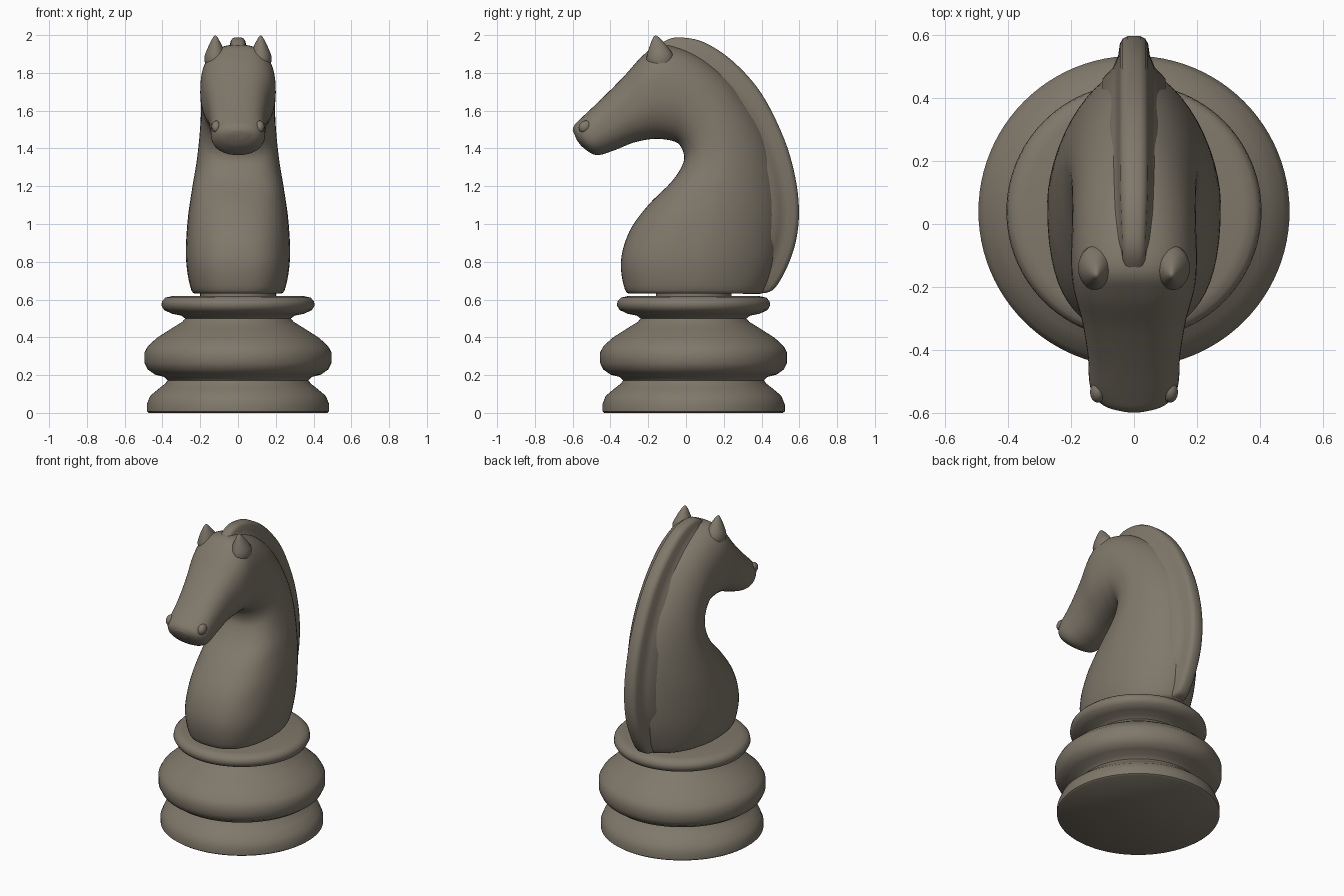
import bpy, bmesh, math
from mathutils import Vector

if "Cube" in bpy.data.objects:
    bpy.data.objects.remove(bpy.data.objects["Cube"])

mat = bpy.data.materials.new("warm grey stone")
mat.diffuse_color = (0.215, 0.187, 0.145, 1)
mat.use_nodes = True
mat.node_tree.nodes["Principled BSDF"].inputs["Base Color"].default_value = mat.diffuse_color


def finish(name, bm, angle=50):
    bmesh.ops.recalc_face_normals(bm, faces=bm.faces)
    me = bpy.data.meshes.new(name)
    bm.to_mesh(me)
    bm.free()
    ob = bpy.data.objects.new(name, me)
    bpy.context.collection.objects.link(ob)
    me.materials.append(mat)
    bpy.ops.object.select_all(action='DESELECT')
    ob.select_set(True)
    bpy.context.view_layer.objects.active = ob
    bpy.ops.object.shade_smooth_by_angle(angle=math.radians(angle))
    return ob


def smooth_rows(rows, n):
    # Catmull-Rom interpolation of every column
    out = []
    for i in range(len(rows) - 1):
        p0, p1 = rows[max(i - 1, 0)], rows[i]
        p2, p3 = rows[i + 1], rows[min(i + 2, len(rows) - 1)]
        for k in range(n):
            t = k / n
            out.append([0.5 * (2 * b + (c - a) * t + (2 * a - 5 * b + 4 * c - d) * t * t
                               + (3 * b - a - 3 * c + d) * t ** 3)
                        for a, b, c, d in zip(p0, p1, p2, p3)])
    out.append(list(rows[-1]))
    return out


def loft(name, rings, angle=50):
    bm = bmesh.new()
    vs = [[bm.verts.new(p) for p in r] for r in rings]
    n = len(vs[0])
    for a, b in zip(vs, vs[1:]):
        for i in range(n):
            j = (i + 1) % n
            bm.faces.new((a[i], a[j], b[j], b[i]))
    bm.faces.new(vs[0])
    bm.faces.new(vs[-1])
    return finish(name, bm, angle)


# Turned base with foot, belly, collar and a thin plug on top
profile = [(0.472, 0), (0.483, 0.008), (0.483, 0.045), (0.465, 0.09), (0.42, 0.128), (0.385, 0.155),
           (0.373, 0.172), (0.39, 0.19), (0.44, 0.203), (0.478, 0.23), (0.495, 0.265), (0.495, 0.32),
           (0.478, 0.352), (0.43, 0.397), (0.35, 0.448), (0.295, 0.482), (0.28, 0.5), (0.30, 0.515),
           (0.35, 0.525), (0.392, 0.545), (0.406, 0.57), (0.402, 0.592), (0.385, 0.61), (0.35, 0.618),
           (0.2, 0.62), (0.2, 0.65)]
SEG = 96
loft("turned_base", [[(r * math.cos(2 * math.pi * i / SEG), 0.04 + r * math.sin(2 * math.pi * i / SEG), z)
                      for i in range(SEG)] for r, z in profile], 40)

# Neck and head: front y,z / back y,z / half width / front and back roundness
rows = [(-0.28, 0.632, 0.38, 0.632, 0.205, 2.6, 1.9),
        (-0.322, 0.65, 0.42, 0.65, 0.247, 2.6, 1.8),
        (-0.345, 0.80, 0.48, 0.82, 0.275, 2.6, 1.7),
        (-0.30, 0.96, 0.50, 1.05, 0.268, 2.5, 1.7),
        (-0.20, 1.10, 0.485, 1.25, 0.245, 2.4, 1.7),
        (-0.08, 1.22, 0.44, 1.43, 0.22, 2.4, 1.7),
        (-0.02, 1.31, 0.355, 1.60, 0.205, 2.4, 1.75),
        (-0.012, 1.37, 0.225, 1.77, 0.197, 2.3, 1.9),
        (-0.04, 1.425, 0.05, 1.90, 0.197, 2.2, 2.2),
        (-0.10, 1.446, -0.13, 1.95, 0.20, 2.2, 2.5),
        (-0.18, 1.45, -0.225, 1.895, 0.193, 2.2, 2.6),
        (-0.28, 1.43, -0.335, 1.775, 0.165, 2.2, 2.6),
        (-0.38, 1.39, -0.455, 1.655, 0.147, 2.2, 2.5),
        (-0.475, 1.365, -0.55, 1.565, 0.14, 2.2, 2.4),
        (-0.545, 1.405, -0.59, 1.525, 0.105, 2.2, 2.2),
        (-0.578, 1.445, -0.60, 1.495, 0.05, 2.0, 2.0)]


def power(v, e):
    return math.copysign(abs(v) ** e, v)


rings = []
for fy, fz, by, bz, w, pf, pb in smooth_rows(rows, 5):
    f, b = Vector((0, fy, fz)), Vector((0, by, bz))
    ring = []
    for i in range(56):
        a = 2 * math.pi * i / 56
        e = 2 / (pb if math.cos(a) > 0 else pf)
        p = (f + b) / 2 + (b - f) / 2 * power(math.cos(a), e)
        p.x = w * power(math.sin(a), e)
        ring.append(p)
    rings.append(ring)
loft("horse_head_and_neck", rings)

# Mane ridge: outer outline plus height of the ridge above the neck
crest = [(0.42, 0.634, 0.9), (0.47, 0.66, 1), (0.53, 0.76, 1), (0.58, 0.90, 1), (0.598, 1.06, 1),
         (0.58, 1.24, 1), (0.52, 1.45, 1), (0.40, 1.69, 1), (0.25, 1.86, 1), (0.10, 1.96, 0.9),
         (-0.02, 1.987, 0.7), (-0.10, 1.975, 0.6), (-0.17, 1.92, 0.5)]
half = [(0.0, 0.02), (0.008, 0.036), (0.025, 0.045), (0.06, 0.05), (0.10, 0.066), (0.135, 0.1), (0.17, 0.1)]
section = half + [(d, -x) for d, x in reversed(half)]
path = smooth_rows(crest, 5)
rings = []
for i, (y, z, s) in enumerate(path):
    a, b = path[max(i - 1, 0)], path[min(i + 1, len(path) - 1)]
    t = Vector((0, b[0] - a[0], b[1] - a[1])).normalized()
    inward = Vector((0, -t.z, t.y))
    if i < 5:  # keep the bottom end flat
        inward = Vector((0, -1, 0.15)).normalized()
    rings.append([Vector((x * (0.5 + s / 2), y, z)) + inward * d * s for d, x in section])
loft("mane", rings)


def blob(name, centre, radii, tilt=0, taper=0):
    bm = bmesh.new()
    bmesh.ops.create_uvsphere(bm, u_segments=24, v_segments=16, radius=1)
    for v in bm.verts:
        k = 1 - taper * max(v.co.z, 0)
        x, y, z = v.co.x * radii[0] * k, v.co.y * radii[1] * k, v.co.z * radii[2]
        c, s = math.cos(tilt), math.sin(tilt)
        v.co = Vector(centre) + Vector((x, y * c - z * s, y * s + z * c))
    finish(name, bm)


# Ears and nostrils, mirrored
for side, s in (("left", -1), ("right", 1)):
    blob(side + "_ear", (s * 0.12, -0.14, 1.885), (0.058, 0.072, 0.115), 0.2, 0.55)
    blob(side + "_nostril", (s * 0.115, -0.535, 1.515), (0.025, 0.035, 0.03), 0.7)
